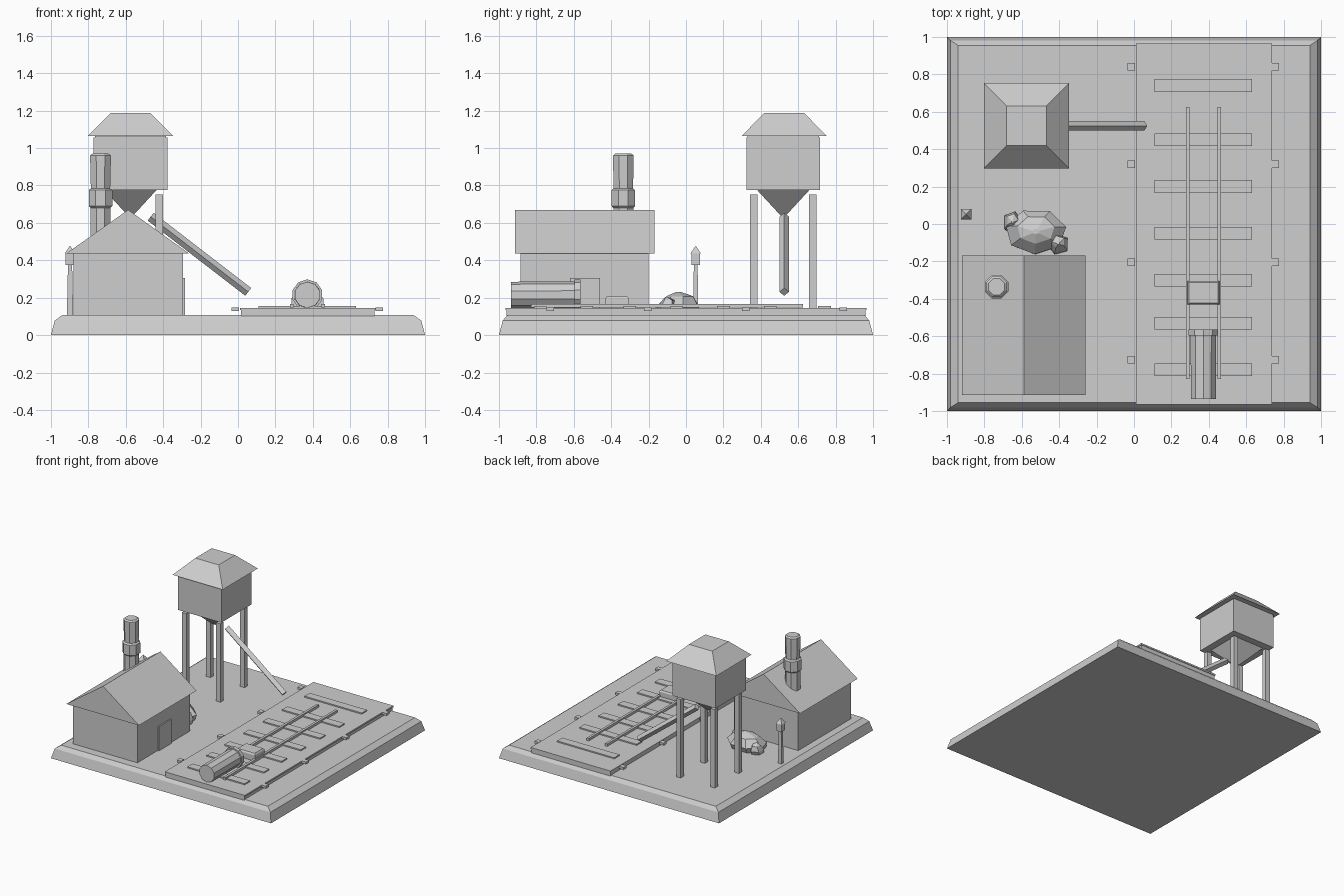
import bpy, bmesh, math
from mathutils import Vector

if "Cube" in bpy.data.objects:
    bpy.data.objects.remove(bpy.data.objects["Cube"])

grey = bpy.data.materials.new("plain grey")
grey.diffuse_color = (0.62, 0.62, 0.62, 1)
grey.use_nodes = True
grey.node_tree.nodes["Principled BSDF"].inputs["Base Color"].default_value = grey.diffuse_color


def finish(name, bm):
    bmesh.ops.recalc_face_normals(bm, faces=bm.faces[:])
    me = bpy.data.meshes.new(name)
    bm.to_mesh(me)
    bm.free()
    me.materials.append(grey)
    ob = bpy.data.objects.new(name, me)
    bpy.context.collection.objects.link(ob)
    return ob


def loft(name, rings):
    """Skin a list of vertex rings and cap both ends."""
    bm = bmesh.new()
    vs = [[bm.verts.new(p) for p in r] for r in rings]
    n = len(vs[0])
    for a, b in zip(vs, vs[1:]):
        for i in range(n):
            j = (i + 1) % n
            bm.faces.new((a[i], a[j], b[j], b[i]))
    bm.faces.new(vs[0])
    bm.faces.new(vs[-1])
    return finish(name, bm)


def tower_block(name, cx, cy, levels):
    """Rectangular stack: levels are (half x, half y, z)."""
    return loft(name, [[(cx + sx * hx, cy + sy * hy, z) for sx, sy in
                        ((-1, -1), (1, -1), (1, 1), (-1, 1))] for hx, hy, z in levels])


def box(name, x0, x1, y0, y1, z0, z1):
    hx, hy = (x1 - x0) / 2, (y1 - y0) / 2
    return tower_block(name, (x0 + x1) / 2, (y0 + y1) / 2, [(hx, hy, z0), (hx, hy, z1)])


def tube(name, start, axis, side, up, n, profile, phase=0.0):
    """n-sided lathe: profile is (distance along axis, radius)."""
    s, a, u, w = (Vector(v) for v in (start, axis, side, up))
    rings = []
    for d, r in profile:
        rings.append([s + a * d + r * (u * math.cos(t) + w * math.sin(t)) for t in
                      (phase + 2 * math.pi * i / n for i in range(n))])
    return loft(name, rings)


# ground slab with bevelled rim
tower_block("base", 0, 0, [(1, 1, 0), (0.98, 0.98, 0.077), (0.94, 0.955, 0.107)])

# track bed, clamps, ties and rails
box("track_bed_lower", 0.015, 0.73, -0.96, 0.96, 0.10, 0.133)
box("track_bed_upper", 0.01, 0.737, -0.965, 0.965, 0.133, 0.146)
for y in (0.84, 0.32, -0.205, -0.725):
    for x in (-0.015, 0.755):
        box("bed_clamp", x - 0.02, x + 0.02, y - 0.02, y + 0.02, 0.128, 0.147)
for y in (0.74, 0.45, 0.20, -0.05, -0.30, -0.53, -0.78):
    box("tie", 0.11, 0.63, y - 0.034, y + 0.034, 0.14, 0.156)
for x in (0.288, 0.456):
    box("rail", x - 0.01, x + 0.01, -0.83, 0.625, 0.147, 0.167)

# boiler drum and crate on the track
tube("boiler", (0.371, -0.935, 0.215), (0, 1, 0), (1, 0, 0), (0, 0, 1), 10,
     [(0, 0.07), (0.34, 0.072), (0.34, 0.083), (0.37, 0.083)], math.pi / 10)
tower_block("crate", 0.371, -0.368, [(0.085, 0.063, 0.147), (0.085, 0.063, 0.195),
                                     (0.077, 0.055, 0.207)])

# house
box("house_walls", -0.88, -0.295, -0.885, -0.20, 0.10, 0.437)
loft("house_roof", [[(-0.92, y, 0.435), (-0.26, y, 0.435), (-0.587, y, 0.67)]
                    for y in (-0.915, -0.168)])
box("house_door", -0.30, -0.284, -0.62, -0.46, 0.10, 0.306)
tube("chimney", (-0.735, -0.335, 0), (0, 0, 1), (1, 0, 0), (0, 1, 0), 8,
     [(0.50, 0.058), (0.68, 0.058), (0.69, 0.068), (0.775, 0.068), (0.785, 0.056),
      (0.94, 0.06), (0.96, 0.06), (0.97, 0.047)], math.pi / 8)

# water tower
cx, cy = -0.575, 0.52
box("tank", cx - 0.197, cx + 0.197, cy - 0.197, cy + 0.197, 0.775, 1.056)
tower_block("tank_roof", cx, cy + 0.005, [(0.228, 0.228, 1.064), (0.106, 0.106, 1.188)])
box("tank_neck", cx - 0.19, cx + 0.19, cy - 0.19, cy + 0.19, 1.05, 1.066)
tower_block("tank_hopper", cx, cy, [(0.14, 0.14, 0.776), (0.012, 0.012, 0.637)])
for sx in (-1, 1):
    for sy in (-1, 1):
        x, y = cx + sx * 0.155, cy + sy * 0.157
        box("tower_leg", x - 0.02, x + 0.02, y - 0.02, y + 0.02, 0.10, 0.752)

# diamond-section spout
a, b = Vector((-0.467, cy + 0.005, 0.633)), Vector((0.055, cy + 0.005, 0.231))
d = (b - a).normalized()
tube("spout", a, d, (0, 1, 0), d.cross(Vector((0, 1, 0))), 4,
     [(0, 0.026), ((b - a).length, 0.026)])

# lamp post
tower_block("lamp_post", -0.898, 0.052, [(0.017, 0.014, 0.10), (0.011, 0.010, 0.38)])
tower_block("lamp_head", -0.898, 0.052, [(0.023, 0.023, 0.375), (0.023, 0.023, 0.44)])
tower_block("lamp_cap", -0.898, 0.052, [(0.028, 0.028, 0.437), (0.001, 0.001, 0.477)])

# rock pile: faceted half-buried stones
for name, x, y, rx, ry, h, n, ph in (("rock_large", -0.525, -0.04, 0.165, 0.122, 0.125, 7, 0.2),
                                     ("rock_left", -0.65, 0.01, 0.052, 0.06, 0.085, 5, 0.0),
                                     ("rock_right", -0.405, -0.105, 0.062, 0.055, 0.10, 5, 0.6)):
    rings = []
    for k, z, dy in ((0.92, -0.01, -0.01), (1.0, 0.35, 0), (0.62, 0.82, 0.01), (0.12, 1.0, 0)):
        rings.append([(x + rx * k * math.cos(t), y + dy + ry * k * math.sin(t), 0.105 + h * z)
                      for t in (ph + 2 * math.pi * i / n for i in range(n))])
    loft(name, rings)
